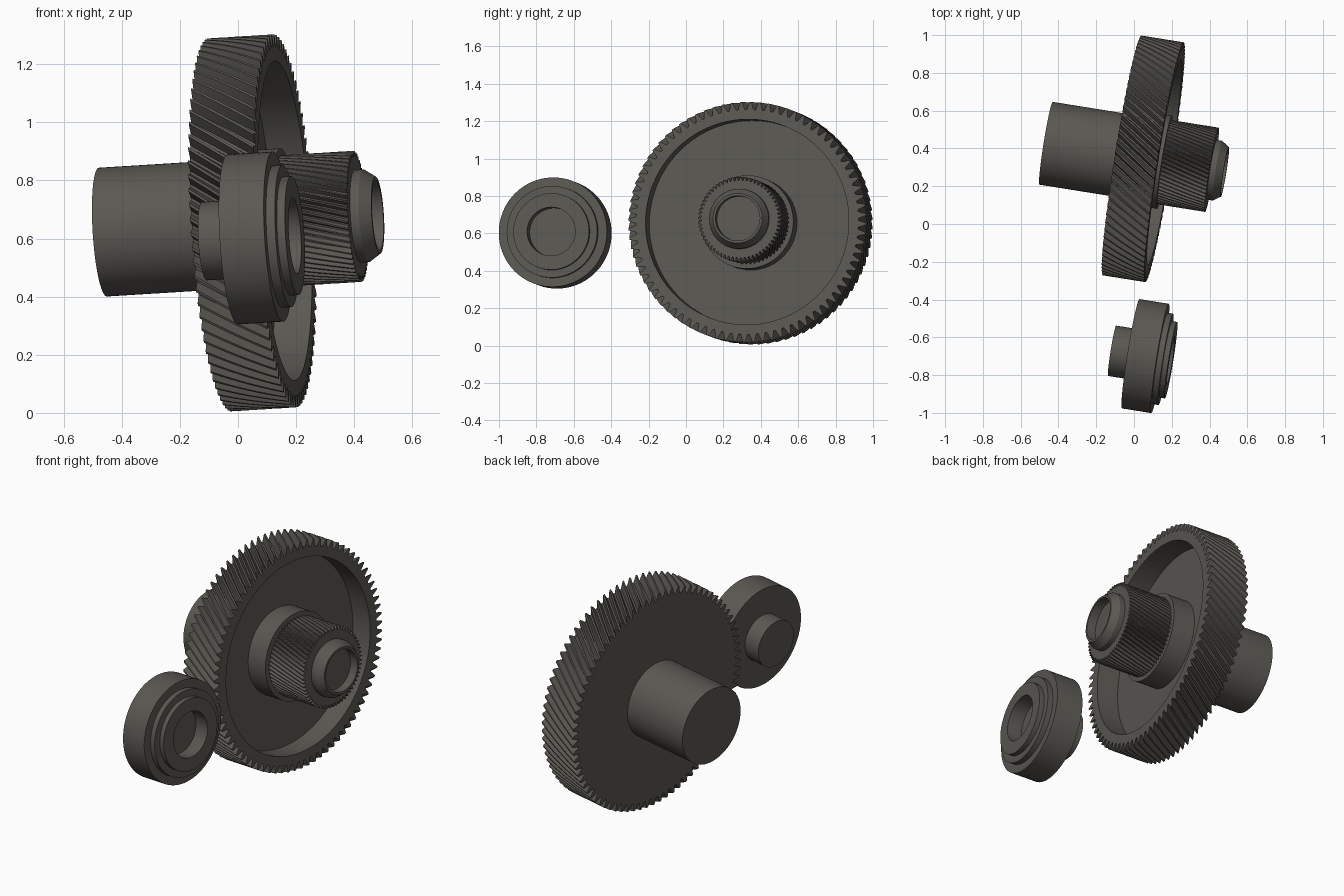
import bpy, bmesh, math
from mathutils import Vector, Matrix

cube = bpy.data.objects.get("Cube")
if cube:
    bpy.data.objects.remove(cube, do_unlink=True)

# Single dark metal colour
metal = bpy.data.materials.new("dark_warm_grey_metal")
metal.use_nodes = True
COLOUR = (0.105, 0.098, 0.086, 1)
metal.diffuse_color = COLOUR
metal.node_tree.nodes["Principled BSDF"].inputs["Base Color"].default_value = COLOUR

AXIS = Vector((1, -0.16, 0.062)).normalized()
TOOTH = (0, 0.22, 0.51, 0.71)  # root start, root end, tip start, tip end


def loft(name, origin, sections, teeth=24):
    """Skin rings along the tilted axis; section = (distance, root, tip, twist)."""
    bm = bmesh.new()
    rings = []
    for dist, root, tip, twist in sections:
        ring = []
        for i in range(teeth):
            for k, frac in enumerate(TOOTH):
                a = (i + frac) / teeth * math.tau + twist
                r = root if k < 2 else tip
                ring.append(bm.verts.new((dist, r * math.cos(a), r * math.sin(a))))
        rings.append(ring)
    n = len(rings[0])
    for a, b in zip(rings, rings[1:]):
        for i in range(n):
            j = (i + 1) % n
            bm.faces.new((a[i], a[j], b[j], b[i]))
    bm.faces.new(rings[0])
    bm.faces.new(rings[-1])
    bmesh.ops.recalc_face_normals(bm, faces=bm.faces)
    mesh = bpy.data.meshes.new(name)
    bm.to_mesh(mesh)
    bm.free()
    mesh.materials.append(metal)
    obj = bpy.data.objects.new(name, mesh)
    bpy.context.collection.objects.link(obj)
    side = Vector((0, 0, 1)).cross(AXIS).normalized()
    up = AXIS.cross(side)
    obj.matrix_world = Matrix.Translation(origin) @ Matrix((AXIS, side, up)).transposed().to_4x4()
    bpy.ops.object.select_all(action='DESELECT')
    obj.select_set(True)
    bpy.context.view_layer.objects.active = obj
    bpy.ops.object.shade_smooth_by_angle(angle=math.radians(30))
    return obj


def turned(profile, twist=0):
    return [(d, r, r, twist) for d, r in profile]


def helical(start, end, root, tip, twist, steps=12):
    return [(start + (end - start) * i / steps, root, tip, twist * i / steps)
            for i in range(steps + 1)]


GEAR = Vector((-0.063, 0.363, 0.647))
CAP = Vector((-0.017, -0.687, 0.597))

# Large helical gear with a dished right face and central boss
loft("large_gear", GEAR,
     helical(0, 0.228, 0.602, 0.643, 0.25)
     + turned([(0.228, 0.55), (0.1, 0.55), (0.1, 0.25), (0.228, 0.25)], 0.25), teeth=80)

# Plain hub on the left
loft("hub", GEAR, turned([(-0.408, 0.222), (0.02, 0.222)]))

# Fine helical pinion on the right
loft("pinion", GEAR, helical(0.21, 0.482, 0.207, 0.226, 0.34), teeth=60)

# Chamfered collar with a shallow bore
loft("pinion_collar", GEAR, turned([
    (0.47, 0.16), (0.512, 0.16), (0.552, 0.133), (0.552, 0.12), (0.5, 0.12)]))

# Separate stepped roller with a stub shaft and bore
loft("stepped_roller", CAP, turned([
    (-0.1, 0.135), (0, 0.135), (0, 0.293), (0.157, 0.293), (0.157, 0.245),
    (0.188, 0.245), (0.188, 0.205), (0.216, 0.205), (0.216, 0.13), (0.13, 0.13)]))
